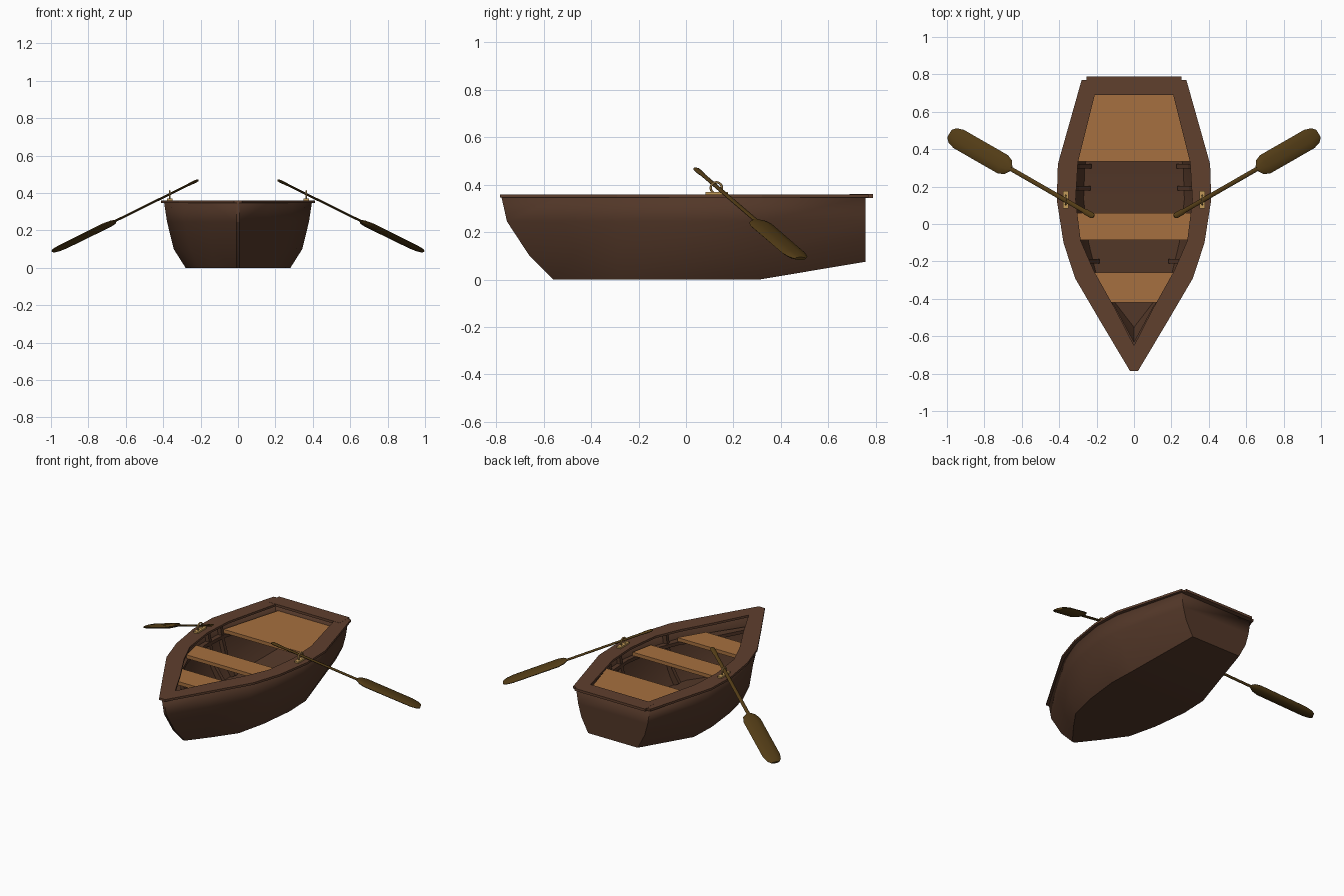
import bpy, bmesh, math
from mathutils import Vector, Matrix

if "Cube" in bpy.data.objects:
    bpy.data.objects.remove(bpy.data.objects["Cube"])


def mat(name, c):
    m = bpy.data.materials.new(name)
    m.diffuse_color = (*c, 1)
    m.use_nodes = True
    m.node_tree.nodes["Principled BSDF"].inputs["Base Color"].default_value = m.diffuse_color
    return m


HULL = mat("hull_brown", (.085, .038, .021))
RIM = mat("rim_brown", (.115, .05, .027))
WOOD = mat("seat_wood", (.38, .16, .05))
OAR = mat("oar_wood", (.085, .045, .008))
BRASS = mat("brass", (.55, .33, .1))


def finish(name, bm, material, smooth=None):
    bmesh.ops.recalc_face_normals(bm, faces=bm.faces)
    me = bpy.data.meshes.new(name)
    bm.to_mesh(me)
    bm.free()
    me.materials.append(material)
    ob = bpy.data.objects.new(name, me)
    bpy.context.collection.objects.link(ob)
    if smooth:
        bpy.context.view_layer.objects.active = ob
        ob.select_set(True)
        bpy.ops.object.shade_smooth_by_angle(angle=math.radians(smooth))
        ob.select_set(False)
    return ob


def extrude(bm, vec):
    r = bmesh.ops.extrude_face_region(bm, geom=bm.faces[:])
    bmesh.ops.translate(bm, vec=vec, verts=[v for v in r["geom"] if isinstance(v, bmesh.types.BMVert)])


def slab(name, half, z0, z1, material):
    """Flat board from right-hand outline points, mirrored to the left."""
    bm = bmesh.new()
    pts = half + [(-x, y) for x, y in reversed(half)]
    bm.faces.new([bm.verts.new((x, y, z0)) for x, y in pts])
    extrude(bm, (0, 0, z1 - z0))
    return finish(name, bm, material)


def mirror_list(row):
    return [(-x, y) for x, y in reversed(row)] + row


def band(name, outer, inner, z0, z1, material):
    """Horizontal ribbon between two right-hand outlines, mirrored."""
    bm = bmesh.new()
    o = [bm.verts.new((x, y, z0)) for x, y in mirror_list(outer)]
    i = [bm.verts.new((x, y, z0)) for x, y in mirror_list(inner)]
    for k in range(len(o) - 1):
        bm.faces.new((o[k], o[k + 1], i[k + 1], i[k]))
    bmesh.ops.remove_doubles(bm, verts=bm.verts, dist=1e-5)
    extrude(bm, (0, 0, z1 - z0))
    return finish(name, bm, material)


# Hull: each level is z, stem y, width ratio, transom z, transom half width
levels = [(0, -.56, .71, .075, .18), (.10, -.66, .87, .17, .23),
          (.245, -.755, .96, .25, .252), (.348, -.778, 1, .348, .268)]
stations = [(-.29, .295), (-.1, .358), (.13, .395), (.31, .386)]


def level_row(z, stem, ratio, tz, tw):
    mid = (.55 * .295 * ratio, -.29 + .49 * (stem + .29), z)
    row = [(.008, stem, z), mid]
    row += [(w * ratio, y, z) for y, w in stations]
    return row + [(tw, .757, tz)]


rows = [level_row(*lv) for lv in levels]
bm = bmesh.new()
right = [[bm.verts.new(p) for p in r] for r in rows]
left = [[bm.verts.new((-p[0], p[1], p[2])) for p in r] for r in rows]
for a, b, c, d in zip(right, right[1:], left, left[1:]):
    for k in range(len(a) - 1):
        bm.faces.new((a[k], a[k + 1], b[k + 1], b[k]))
        bm.faces.new((c[k], d[k], d[k + 1], c[k + 1]))
    bm.faces.new((a[0], b[0], d[0], c[0]))
    bm.faces.new((a[-1], c[-1], d[-1], b[-1]))
for k in range(len(rows[0]) - 1):
    bm.faces.new((right[0][k], left[0][k], left[0][k + 1], right[0][k + 1]))
hull = finish("hull", bm, HULL, 20)
sol = hull.modifiers.new("thickness", "SOLIDIFY")
sol.thickness = .022
sol.offset = -1

# Gunwale boards on top of the hull
outer = [(.022, -.785), (.18, -.52), (.315, -.29), (.377, -.1), (.413, .13), (.407, .32), (.28, .77)]
inner = [(0, -.65), (.1, -.455), (.215, -.25), (.285, -.09), (.312, .13), (.3, .33), (.19, .77)]
band("gunwale", outer, inner, .345, .359, RIM)
slab("stern_board", [(.255, .69), (.255, .788)], .344, .36, RIM)

# Stringer under the gunwale carrying the seats
s_out = [(0, -.70), (.14, -.49), (.265, -.28), (.33, -.1), (.363, .13), (.352, .31), (.23, .735)]
s_in = [(0, -.63), (.1, -.445), (.23, -.26), (.3, -.09), (.332, .13), (.322, .31), (.2, .735)]
band("stringer", s_out, s_in, .25, .272, HULL)

# Seats
slab("rear_seat", [(.34, .335), (.225, .735)], .272, .295, WOOD)
slab("middle_seat", [(.315, -.085), (.345, .06)], .272, .295, WOOD)
slab("front_seat", [(.15, -.42), (.245, -.26)], .272, .295, WOOD)

# Ribs along the inner walls
for n, (y, w) in enumerate([(-.2, .325), (.19, .392), (.31, .386)]):
    bm = bmesh.new()
    path = [(w * r - .012, z) for z, _, r, _, _ in levels]
    path[0] = (path[0][0], .015)
    for s in (1, -1):
        o = [bm.verts.new((s * x, y - .012, z)) for x, z in path]
        i = [bm.verts.new((s * (x - .035), y - .012, z + (.02 if k < 2 else 0))) for k, (x, z) in enumerate(path)]
        for k in range(3):
            bm.faces.new((o[k], o[k + 1], i[k + 1], i[k]))
    extrude(bm, (0, .024, 0))
    finish(f"rib_pair_{n}", bm, HULL)


def loft(bm, sections, frame, sides):
    """Elliptical rings (t, half width, half thickness) along the frame's x axis."""
    rings = []
    for t, w, h in sections:
        rings.append([bm.verts.new(frame @ Vector((t, w * math.cos(2 * math.pi * k / sides),
                                                   h * math.sin(2 * math.pi * k / sides)))) for k in range(sides)])
    for a, b in zip(rings, rings[1:]):
        for k in range(sides):
            bm.faces.new((a[k], a[(k + 1) % sides], b[(k + 1) % sides], b[k]))
    bm.faces.new(rings[0])
    bm.faces.new(rings[-1])


for side, s in (("right", 1), ("left", -1)):
    # Oar: flattened shaft with a grip, then a rounded blade
    start, end = Vector((s * .215, .04, .468)), Vector((s * .985, .482, .088))
    d = (end - start).normalized()
    w = Vector((-d.y, d.x, 0)).normalized()
    frame = Matrix.Translation(start) @ Matrix((d, w, d.cross(w))).transposed().to_4x4()
    L = (end - start).length
    bm = bmesh.new()
    loft(bm, [(0, .010, .005), (.01, .016, .007), (.05, .016, .007), (.07, .012, .006), (.6, .012, .006)], frame, 8)
    loft(bm, [(.555, .014, .007), (.575, .042, .011), (.61, .056, .014), (L - .06, .056, .012),
              (L - .02, .045, .010), (L, .026, .007)], frame, 10)
    finish(f"{side}_oar", bm, OAR, 40)

    # Oarlock: brass plate and ring around the shaft
    bm = bmesh.new()
    bmesh.ops.create_cube(bm, size=1, matrix=Matrix.Translation((s * .365, .13, .363)) @ Matrix.Diagonal((.028, .095, .012, 1)))
    finish(f"{side}_oarlock_plate", bm, BRASS)
    bpy.ops.mesh.primitive_torus_add(location=(s * .365, .128, .386), rotation=(0, math.pi / 2, 0),
                                     major_radius=.024, minor_radius=.005, major_segments=16, minor_segments=6)
    ring = bpy.context.object
    ring.name = f"{side}_oarlock_ring"
    ring.data.materials.append(BRASS)
    ring.select_set(False)
